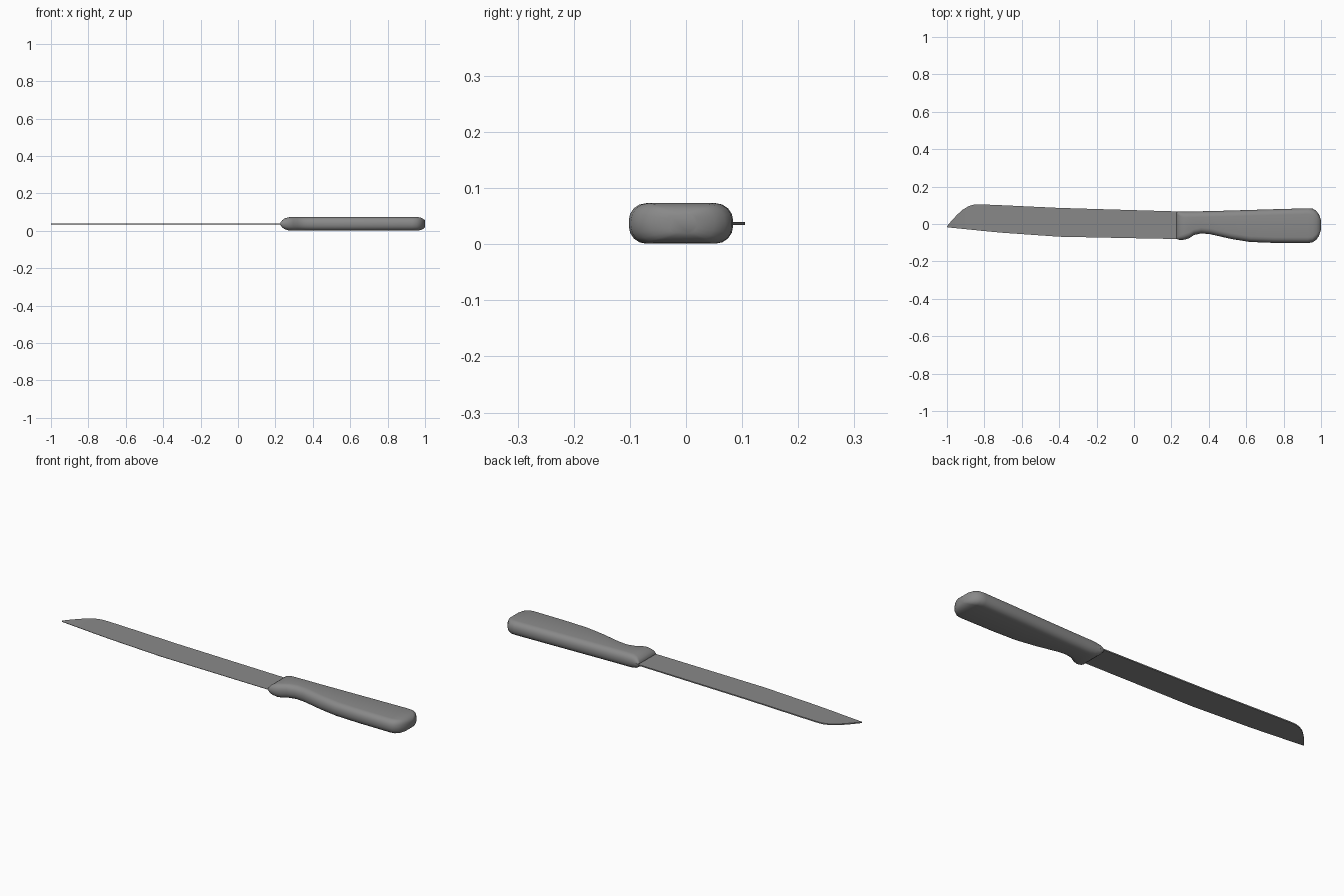
import bpy, bmesh
from math import sin, cos, pi

if "Cube" in bpy.data.objects:
    bpy.data.objects.remove(bpy.data.objects["Cube"])

MID = 0.037  # height of the blade plane

grey = bpy.data.materials.new("mid_grey")
grey.use_nodes = True
colour = (0.25, 0.25, 0.25, 1)
grey.diffuse_color = colour
grey.node_tree.nodes["Principled BSDF"].inputs["Base Color"].default_value = colour


def loft(name, rings, angle):
    """Skin a row of equal-length closed rings and cap both ends."""
    bm = bmesh.new()
    loops = [[bm.verts.new(p) for p in ring] for ring in rings]
    for a, b in zip(loops, loops[1:]):
        for i in range(len(a)):
            j = (i + 1) % len(a)
            bm.faces.new((a[i], a[j], b[j], b[i]))
    bm.faces.new(loops[0])
    bm.faces.new(loops[-1])
    bmesh.ops.recalc_face_normals(bm, faces=bm.faces)
    mesh = bpy.data.meshes.new(name)
    bm.to_mesh(mesh)
    bm.free()
    obj = bpy.data.objects.new(name, mesh)
    bpy.context.collection.objects.link(obj)
    mesh.materials.append(grey)
    bpy.ops.object.select_all(action="DESELECT")
    obj.select_set(True)
    bpy.context.view_layer.objects.active = obj
    bpy.ops.object.shade_smooth_by_angle(angle=angle)
    return obj


def blade_ring(x, low, high):
    """Wedge section: thick spine at +y, thin cutting edge at -y."""
    spine, edge = 0.003, 0.001
    return [(x, low, MID - edge), (x, high, MID - spine),
            (x, high, MID + spine), (x, low, MID + edge)]


def handle_ring(x, low, high, half):
    """Rounded rectangle section across the handle."""
    r = min(0.031, half * 0.9)
    mid, half_y = (low + high) / 2, (high - low) / 2
    ring = []
    for k, (sy, sz) in enumerate([(1, 1), (-1, 1), (-1, -1), (1, -1)]):
        for s in range(5):
            a = (k + s / 4) * pi / 2
            ring.append((x, mid + sy * (half_y - r) + r * cos(a),
                         MID + sz * (half - r) + r * sin(a)))
    return ring


# Blade: x, cutting edge, spine
blade = [(-1.0, -0.017, -0.012), (-0.975, -0.02, 0.018), (-0.945, -0.023, 0.05),
         (-0.915, -0.026, 0.077), (-0.885, -0.029, 0.095), (-0.855, -0.032, 0.104),
         (-0.82, -0.036, 0.105), (-0.7, -0.047, 0.1), (-0.4, -0.068, 0.086),
         (0.0, -0.076, 0.074), (0.27, -0.081, 0.066)]
loft("blade", [blade_ring(*s) for s in blade], 0.5)

# Handle: x, lower side, upper side, half thickness
handle = [(0.228, -0.08, 0.064, 0.008), (0.237, -0.084, 0.066, 0.02),
          (0.25, -0.085, 0.066, 0.029), (0.27, -0.084, 0.066, 0.035),
          (0.295, -0.076, 0.067, 0.036), (0.32, -0.059, 0.067, 0.036),
          (0.36, -0.05, 0.068, 0.036), (0.41, -0.055, 0.069, 0.036),
          (0.52, -0.08, 0.072, 0.036), (0.62, -0.096, 0.075, 0.036),
          (0.75, -0.101, 0.079, 0.036), (0.93, -0.102, 0.084, 0.036),
          (0.955, -0.098, 0.082, 0.036), (0.975, -0.084, 0.07, 0.034),
          (0.989, -0.064, 0.051, 0.028), (1.0, -0.03, 0.02, 0.018)]
loft("handle", [handle_ring(*s) for s in handle], 0.9)
